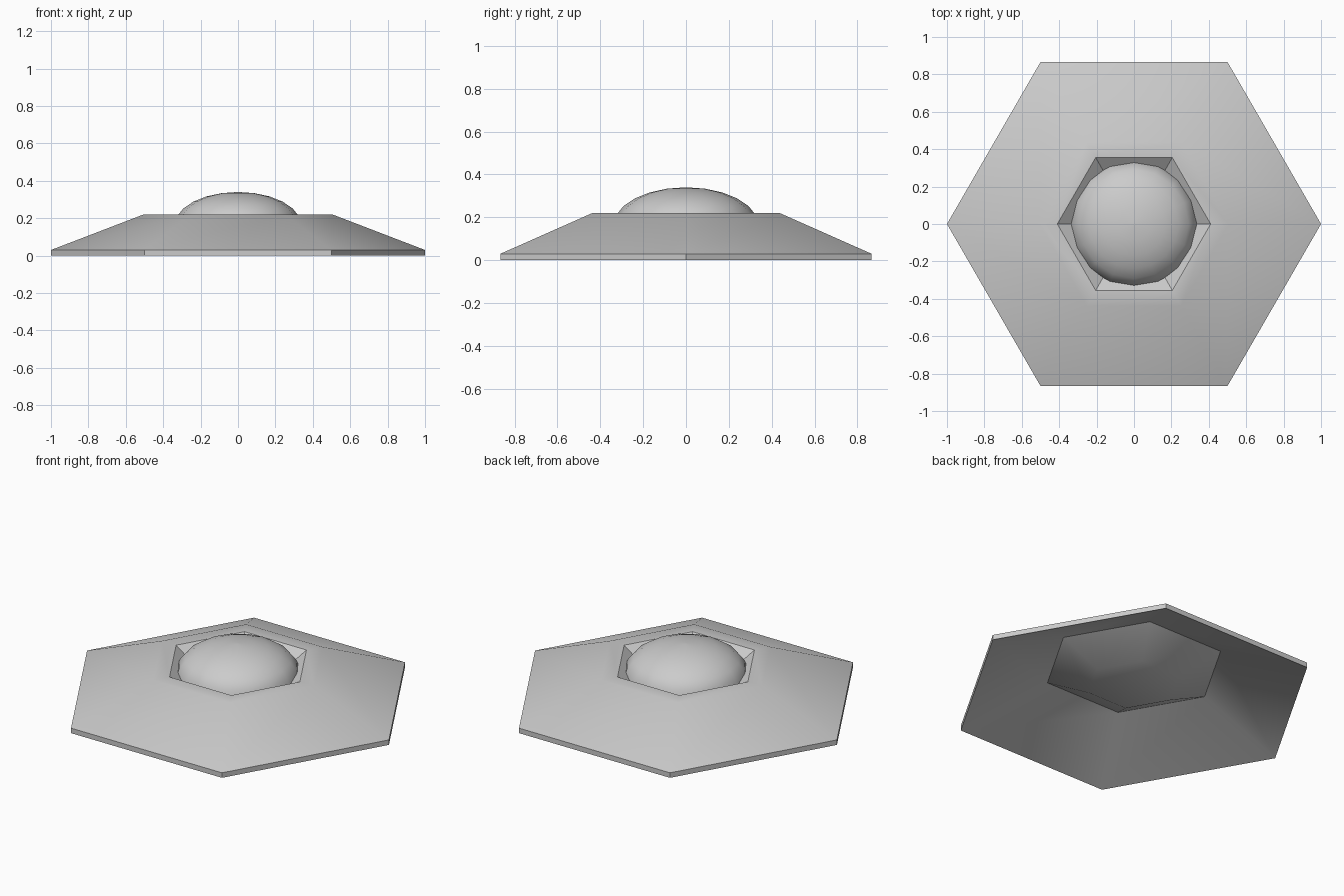
import bpy, bmesh
from math import sin, cos, pi, radians

if "Cube" in bpy.data.objects:
    bpy.data.objects.remove(bpy.data.objects["Cube"])


def lathe(name, profile, sides, cap_start=True, cap_end=True):
    """Sweep a (radius, height) profile around z with the given number of sides."""
    bm = bmesh.new()
    rings = []
    for r, z in profile:
        rings.append([bm.verts.new((r * cos(2 * pi * i / sides), r * sin(2 * pi * i / sides), z))
                      for i in range(sides)])
    for a, b in zip(rings, rings[1:]):
        for i in range(sides):
            j = (i + 1) % sides
            bm.faces.new((a[i], a[j], b[j], b[i]))
    if cap_start:
        bm.faces.new(rings[0][::-1])
    if cap_end:
        bm.faces.new(rings[-1])
    bmesh.ops.recalc_face_normals(bm, faces=bm.faces)
    mesh = bpy.data.meshes.new(name)
    bm.to_mesh(mesh)
    bm.free()
    obj = bpy.data.objects.new(name, mesh)
    bpy.context.collection.objects.link(obj)
    bpy.ops.object.select_all(action='DESELECT')
    obj.select_set(True)
    bpy.context.view_layer.objects.active = obj
    bpy.ops.object.shade_smooth_by_angle(angle=radians(30))
    return obj


# Hollow hexagonal housing: underside bowl, skirt underside, rim, sloped top, recess
lathe("hexagonal_housing", [
    (0.26, 0.09), (0.50, 0.20), (1.0, 0.0), (1.0, 0.03),
    (0.505, 0.22), (0.41, 0.22), (0.265, 0.12)], 6)

# Flattened lens dome sitting in the recess
steps = 6
dome = [(0.337 * cos(k * pi / 2 / steps), 0.165 + 0.175 * sin(k * pi / 2 / steps))
        for k in range(steps)]
dome.append((0.004, 0.34))
lathe("lens_dome", dome, 16)
